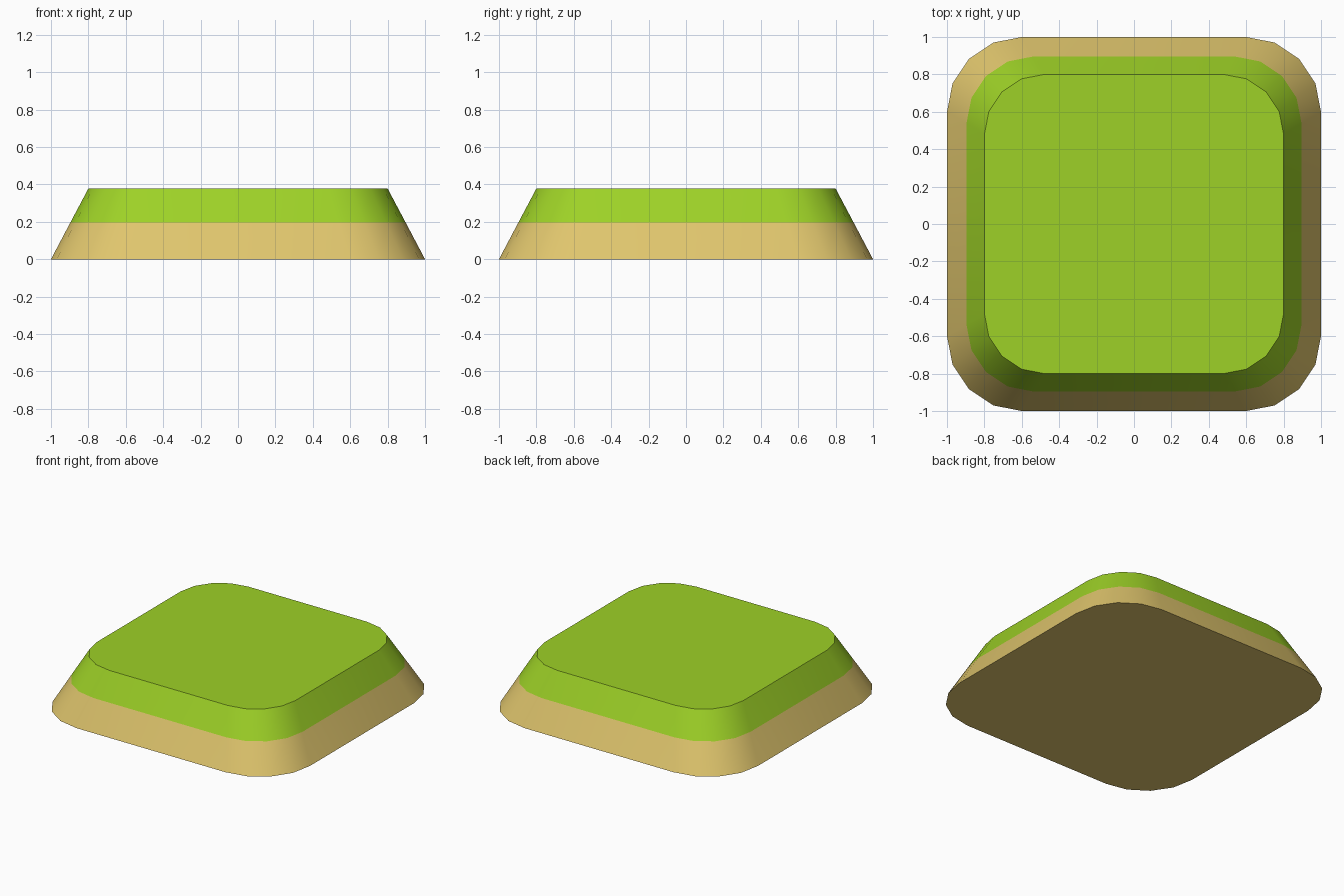
import bpy, bmesh, math

if "Cube" in bpy.data.objects:
    bpy.data.objects.remove(bpy.data.objects["Cube"])

def material(name, rgb):
    m = bpy.data.materials.new(name)
    m.diffuse_color = (*rgb, 1)
    m.use_nodes = True
    m.node_tree.nodes["Principled BSDF"].inputs["Base Color"].default_value = m.diffuse_color
    return m

sand = material("sand", (0.74, 0.56, 0.152))
grass = material("grass green", (0.34, 0.64, 0.02))

def ring(bm, half, z, segments=4):
    # rounded square whose corner radius is 40% of its half width
    verts = []
    for q, (sx, sy) in enumerate([(1, 1), (-1, 1), (-1, -1), (1, -1)]):
        for i in range(segments + 1):
            a = math.pi / 2 * (q + i / segments)
            verts.append(bm.verts.new((half * (0.6 * sx + 0.4 * math.cos(a)),
                                       half * (0.6 * sy + 0.4 * math.sin(a)), z)))
    return verts

# Tapered platform: sand below, grass above
bm = bmesh.new()
rings = [ring(bm, h, z) for h, z in [(1, 0), (0.896, 0.197), (0.8, 0.378)]]
for low, high in zip(rings, rings[1:]):
    for i in range(len(low)):
        j = (i + 1) % len(low)
        bm.faces.new((low[i], low[j], high[j], high[i]))
bm.faces.new(rings[0][::-1])
bm.faces.new(rings[-1])
for f in bm.faces:
    f.material_index = int(f.calc_center_median().z > 0.197)

mesh = bpy.data.meshes.new("grass_platform")
bm.to_mesh(mesh)
bm.free()
mesh.materials.append(sand)
mesh.materials.append(grass)
platform = bpy.data.objects.new("grass_platform", mesh)
bpy.context.collection.objects.link(platform)

# Smooth sides with crisp top and bottom rims
bpy.context.view_layer.objects.active = platform
platform.select_set(True)
bpy.ops.object.shade_smooth_by_angle(angle=math.radians(40))
